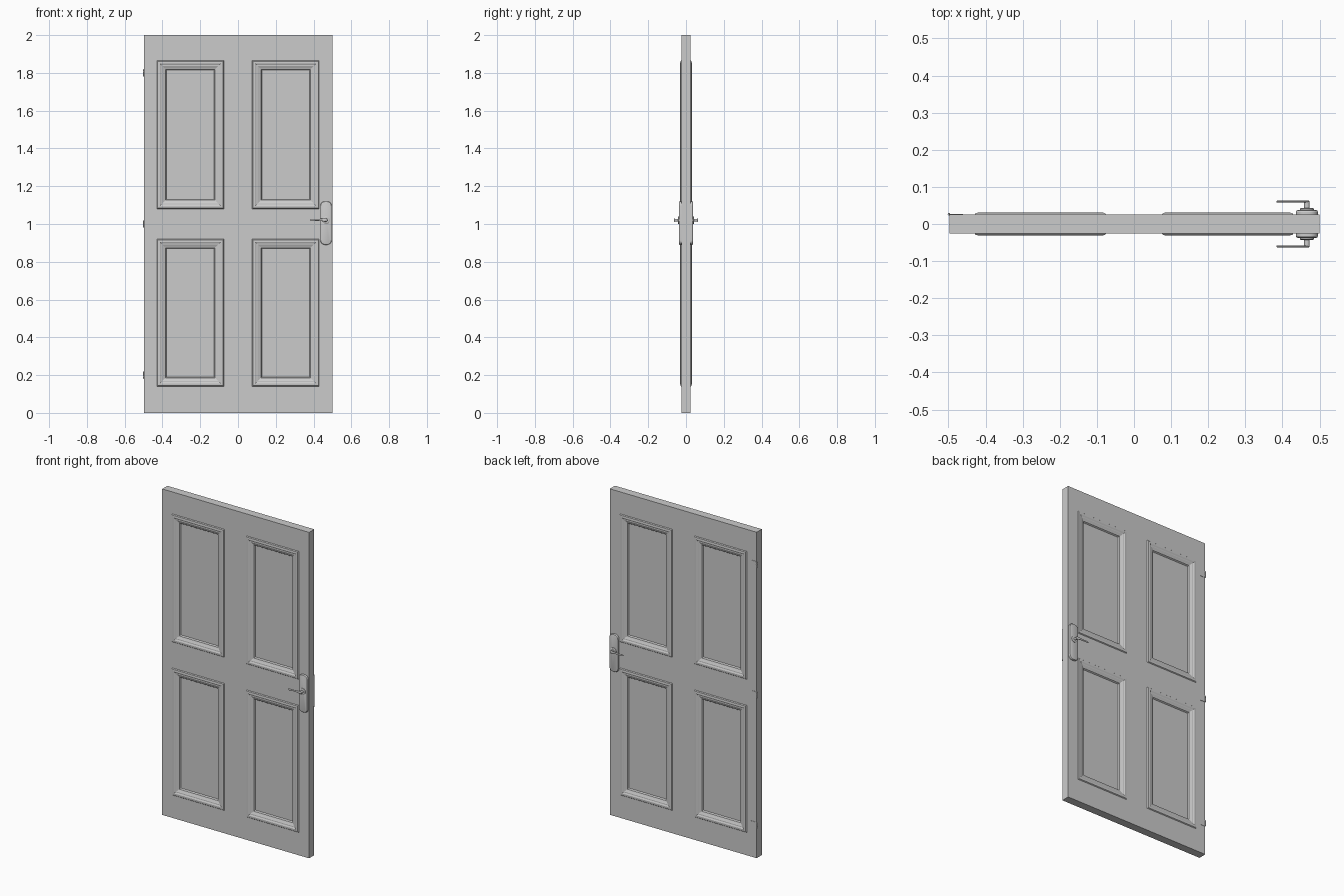
import bpy, bmesh
from math import cos, sin, pi
from mathutils import Matrix, Vector

if "Cube" in bpy.data.objects:
    bpy.data.objects.remove(bpy.data.objects["Cube"])


def finish(name, bm, smooth=True):
    bmesh.ops.recalc_face_normals(bm, faces=bm.faces)
    me = bpy.data.meshes.new(name)
    bm.to_mesh(me)
    bm.free()
    ob = bpy.data.objects.new(name, me)
    bpy.context.collection.objects.link(ob)
    if smooth:
        bpy.ops.object.select_all(action='DESELECT')
        ob.select_set(True)
        bpy.context.view_layer.objects.active = ob
        bpy.ops.object.shade_smooth_by_angle()
    return ob


def loft(bm, rings):
    """Skin closed loops of points and cap both ends."""
    loops = [[bm.verts.new(p) for p in r] for r in rings]
    n = len(loops[0])
    for a, b in zip(loops, loops[1:]):
        for i in range(n):
            bm.faces.new((a[i], a[(i + 1) % n], b[(i + 1) % n], b[i]))
    bm.faces.new(loops[0])
    bm.faces.new(loops[-1])


# door leaf: front skin with four moulded panels, mirrored to the back
L, R, T = -0.497, 0.5, 0.025
xs = [L, -0.43, -0.075, 0.075, 0.43, R]
zs = [0, 0.14, 0.92, 1.08, 1.865, 2.0]
profile = [(0.004, 0.030), (0.016, 0.031), (0.024, 0.027), (0.029, 0.027),
           (0.040, 0.022), (0.046, 0.020), (0.051, 0.012)]
bm = bmesh.new()
grid = [[bm.verts.new((x, -T, z)) for z in zs] for x in xs]
for i in range(5):
    for j in range(5):
        ring = [grid[i][j], grid[i + 1][j], grid[i + 1][j + 1], grid[i][j + 1]]
        if i in (1, 3) and j in (1, 3):
            x0, x1, z0, z1 = xs[i], xs[i + 1], zs[j], zs[j + 1]
            for d, y in profile:
                new = [bm.verts.new(p) for p in (
                    (x0 + d, -y, z0 + d), (x1 - d, -y, z0 + d),
                    (x1 - d, -y, z1 - d), (x0 + d, -y, z1 - d))]
                for k in range(4):
                    m = (k + 1) % 4
                    bm.faces.new((ring[k], ring[m], new[m], new[k]))
                ring = new
        bm.faces.new(ring)
rim = [e for e in bm.edges if e.is_boundary]
out = bmesh.ops.extrude_edge_only(bm, edges=rim)['geom']
for v in out:
    if isinstance(v, bmesh.types.BMVert):
        v.co.y = 0
bmesh.ops.mirror(bm, geom=bm.verts[:] + bm.edges[:] + bm.faces[:],
                 matrix=Matrix.Identity(4), axis='Y', merge_dist=0.0005)
bmesh.ops.remove_doubles(bm, verts=bm.verts, dist=0.0001)
finish("door_leaf", bm, smooth=False)

HX, HZ = 0.466, 1.02


def plate_ring(y, hw, hh, r, cz=1.005):
    """Rounded rectangle in the x-z plane."""
    pts = []
    for q, (sx, sz) in enumerate(((1, 1), (-1, 1), (-1, -1), (1, -1))):
        for k in range(7):
            a = (q + k / 6) * pi / 2
            pts.append((HX + sx * (hw - r) + r * cos(a), y,
                        cz + sz * (hh - r) + r * sin(a)))
    return pts


def disc(y, r, x=HX):
    return [(x + r * cos(a * pi / 12), y, HZ + r * sin(a * pi / 12))
            for a in range(24)]


for side, s in (("front", -1), ("back", 1)):
    # backplate with stepped, softened edge
    bm = bmesh.new()
    loft(bm, [plate_ring(s * y, w, h, r) for y, w, h, r in (
        (0.022, 0.030, 0.115, 0.024), (0.033, 0.030, 0.115, 0.024),
        (0.036, 0.028, 0.113, 0.022), (0.0375, 0.024, 0.109, 0.018))])
    finish(side + "_handle_plate", bm)

    # round collar and spindle
    bm = bmesh.new()
    loft(bm, [disc(s * y, r) for y, r in (
        (0.036, 0.019), (0.041, 0.019), (0.043, 0.016), (0.043, 0.0075),
        (0.061, 0.0075), (0.063, 0.0055))])
    finish(side + "_handle_spindle", bm)

    # lever arm, thicker at the spindle with a slightly drooped middle
    bm = bmesh.new()
    rings = []
    for x, z, hh, hy in ((0.472, HZ, 0.005, 0.0025), (0.469, HZ, 0.009, 0.003),
                         (0.458, HZ + .001, 0.009, 0.003),
                         (0.440, HZ + .002, 0.006, 0.003),
                         (0.415, HZ + .002, 0.005, 0.003),
                         (0.390, HZ + .001, 0.0055, 0.003),
                         (0.384, HZ + .001, 0.004, 0.002)):
        rings.append([(x, s * 0.0605 + hy * cos(a * pi / 6),
                       z + hh * sin(a * pi / 6)) for a in range(12)])
    loft(bm, rings)
    finish(side + "_handle_lever", bm)

# hinges on the back of the left edge: leaf plus three knuckles
for n, z in enumerate((0.2, 1.0, 1.8)):
    bm = bmesh.new()
    bmesh.ops.create_cube(bm, size=1, matrix=Matrix.Translation((-0.480, 0.0255, z))
                          @ Matrix.Diagonal((0.038, 0.003, 0.042, 1)))
    finish(f"hinge_leaf_{n + 1}", bm, smooth=False)
    bm = bmesh.new()
    for dz in (-0.0115, 0, 0.0115):
        bmesh.ops.create_cone(bm, cap_ends=True, segments=16, radius1=0.0035,
                              radius2=0.0035, depth=0.0105,
                              matrix=Matrix.Translation((-0.4985, 0.0265, z + dz)))
    finish(f"hinge_knuckles_{n + 1}", bm)
